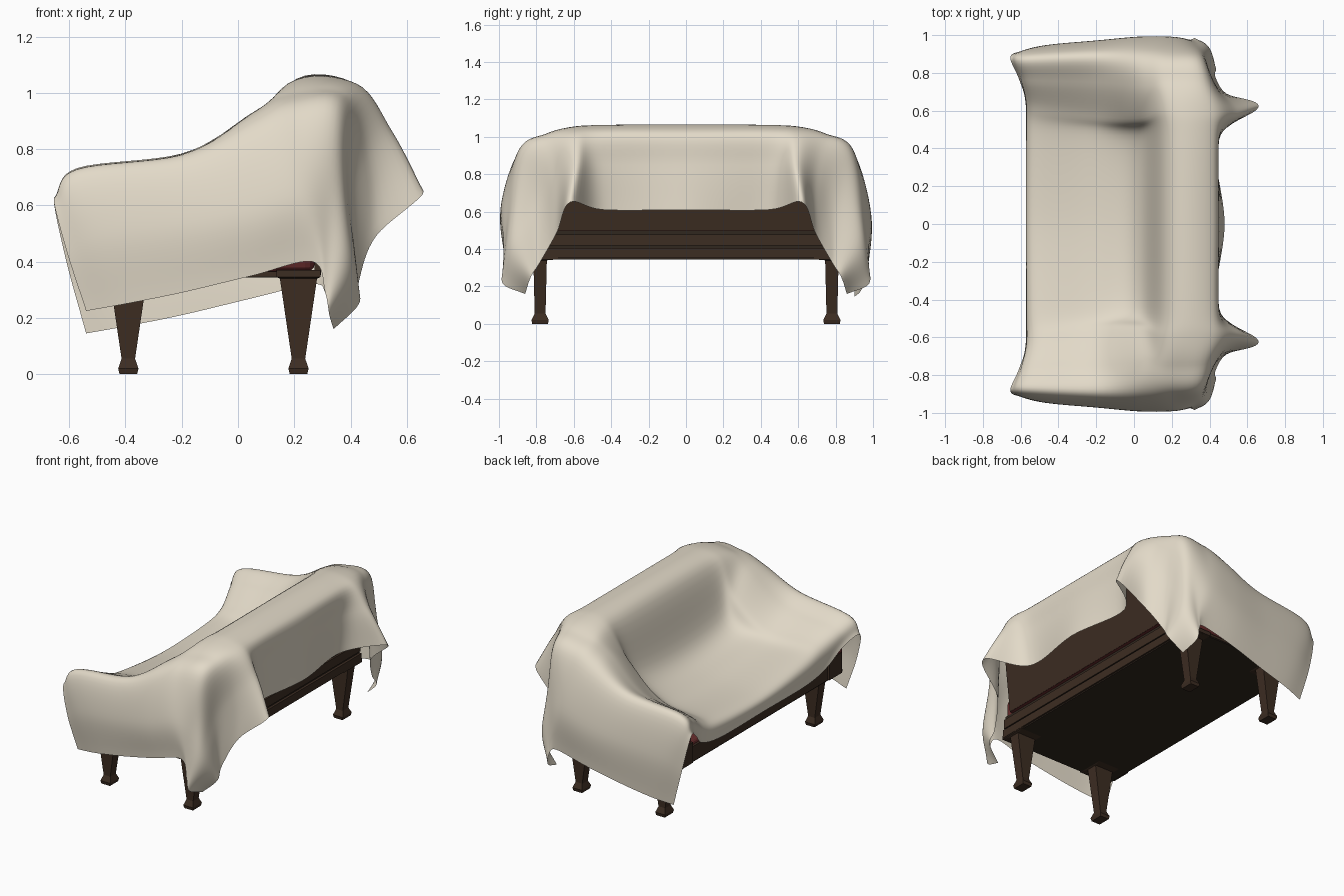
import bpy, bmesh, math
from mathutils import Vector

if "Cube" in bpy.data.objects:
    bpy.data.objects.remove(bpy.data.objects["Cube"])


def material(name, rgb):
    m = bpy.data.materials.new(name)
    m.diffuse_color = (*rgb, 1)
    m.use_nodes = True
    m.node_tree.nodes["Principled BSDF"].inputs["Base Color"].default_value = m.diffuse_color
    return m


CLOTH = material("cream cloth", (0.765, 0.70, 0.58))
WOOD = material("dark wood", (0.046, 0.026, 0.016))
RED = material("red upholstery", (0.14, 0.026, 0.026))
DARK = material("dark underside", (0.030, 0.020, 0.013))


def finish(bm, name, mat, bevel=0.0, smooth=False):
    bmesh.ops.recalc_face_normals(bm, faces=bm.faces)
    me = bpy.data.meshes.new(name)
    bm.to_mesh(me)
    bm.free()
    ob = bpy.data.objects.new(name, me)
    bpy.context.collection.objects.link(ob)
    me.materials.append(mat)
    if bevel:
        mod = ob.modifiers.new("bevel", 'BEVEL')
        mod.width, mod.segments = bevel, 3
    if smooth:
        for p in me.polygons:
            p.use_smooth = True
    return ob


def box(name, x, y, z, mat, bevel=0.0):
    bm = bmesh.new()
    bmesh.ops.create_cube(bm, size=1)
    for v in bm.verts:
        v.co = [lo + (c + 0.5) * (hi - lo) for c, (lo, hi) in zip(v.co, (x, y, z))]
    return finish(bm, name, mat, bevel)


def prism(name, profile, half_y, mat):
    # extrude an x-z profile along y
    bm = bmesh.new()
    ends = [[bm.verts.new((x, s * half_y, z)) for x, z in profile] for s in (-1, 1)]
    n = len(profile)
    for e in ends:
        bm.faces.new(e)
    for i in range(n):
        j = (i + 1) % n
        bm.faces.new((ends[0][i], ends[0][j], ends[1][j], ends[1][i]))
    return finish(bm, name, mat)


def leg(name, cx, cy):
    # stacked rectangles: z, half width x, half width y
    levels = [(0, .031, .042), (.02, .036, .046), (.055, .024, .029),
              (.34, .066, .036), (.345, .078, .095), (.370, .078, .095)]
    bm = bmesh.new()
    rings = [[bm.verts.new((cx + a * hx, cy + b * hy, z))
              for a, b in ((-1, -1), (1, -1), (1, 1), (-1, 1))] for z, hx, hy in levels]
    for r, s in zip(rings, rings[1:]):
        for i in range(4):
            j = (i + 1) % 4
            bm.faces.new((r[i], r[j], s[j], s[i]))
    bm.faces.new(rings[0])
    bm.faces.new(rings[-1])
    finish(bm, name, WOOD)


# --- sofa frame ---
box("underside", (-.53, .285), (-.865, .865), (.344, .353), DARK)
box("base_rail", (-.535, .28), (-.868, .868), (.35, .366), WOOD)
box("front_rail", (-.535, -.49), (-.84, .84), (.36, .45), WOOD)
box("back_rail", (.272, .295), (-.868, .868), (.352, .405), WOOD)
box("back_band", (.265, .279), (-.868, .868), (.405, .425), DARK)
box("back_middle_rail", (.268, .288), (-.868, .868), (.418, .478), WOOD)
box("back_groove", (.255, .276), (-.868, .868), (.478, .503), DARK)
box("back_red_strip", (.277, .297), (-.80, .80), (.5005, .5025), RED)
prism("back_panel", [(.25, .502), (.298, .502), (.34, .90), (.31, .90)], .80, WOOD)

# --- upholstery ---
box("seat", (-.52, .22), (-.70, .70), (.365, .475), RED, .02)
prism("back_cushion", [(.12, .45), (.20, .97), (.33, .96), (.26, .50)], .68, RED)
for s, side in ((-1, "right"), (1, "left")):
    box(side + "_arm", (-.545, .274), sorted((s * .70, s * .872)), (.362, .62), RED, .035)
    box(side + "_arm_post", (-.55, -.52), sorted((s * .71, s * .84)), (.355, .49), WOOD)
    leg(side + "_front_leg", -.39, s * .78)
    leg(side + "_back_leg", .215, s * .78)

# --- draped cloth: rows run front hem -> seat -> back top -> back hem ---
centre = [(-.572, .43), (-.535, .525), (-.22, .55), (.03, .64),
          (.18, 1.03), (.42, 1.03), (.455, .85), (.48, .61)]
rows = [
    # foot of the arm and tip of the back fold
    [(-.575, .65, .47), (-.53, .61, .57), (-.2, .57, .61), (.03, .56, .82),
     (.175, .61, 1.03), (.42, .60, 1.03), (.55, .59, .86), (.66, .62, .65)],
    # inner top of the arm
    [(-.61, .77, .57), (-.55, .76, .68), (-.2, .75, .735), (.05, .73, .925),
     (.18, .75, 1.0), (.39, .74, .995), (.46, .70, .76), (.49, .69, .49)],
    # outer top of the arm and tip of the front fold
    [(-.655, .88, .62), (-.57, .89, .72), (-.2, .905, .77), (.04, .905, .87),
     (.19, .895, .92), (.36, .88, .91), (.40, .80, .64), (.43, .78, .33)],
    # middle of the hanging side
    [(-.61, .91, .42), (-.48, .945, .48), (-.2, .97, .52), (.04, .99, .57),
     (.22, .985, .62), (.33, .95, .60), (.40, .93, .42), (.43, .83, .25)],
    # side hem
    [(-.54, .90, .185), (-.40, .93, .21), (-.2, .95, .25), (.05, .97, .31),
     (.265, .97, .36), (.31, .98, .29), (.325, .975, .21), (.34, .86, .16)],
]


def half(sign):
    inner = [Vector((x, sign * .44, z)) for x, z in centre]
    inner[-1].x, inner[-2].x, inner[3].z = .44, .448, .68
    out = [inner]
    for k, row in enumerate(rows):
        pts = [Vector((x, sign * y, z)) for x, y, z in row]
        drop = .04 * max(0, k - 2) / 2      # cloth hangs lower on the left
        for p in pts[:5]:
            p.z -= sign * drop
        out.append(pts)
    # the sheet slopes gently from the right arm into the seat
    lift = .015 if sign > 0 else .045
    for pts in out[:2]:
        for p in pts[1:3]:
            p.z += lift
    return out


def spline(pts, steps):
    # smooth curve through all points
    p = [pts[0] * 2 - pts[1]] + pts + [pts[-1] * 2 - pts[-2]]
    out = []
    for i in range(1, len(p) - 2):
        a, b, c, d = p[i - 1:i + 3]
        for k in range(steps):
            t = k / steps
            out.append(.5 * (2 * b + (c - a) * t + (2 * a - 5 * b + 4 * c - d) * t * t
                             + (3 * b - a - 3 * c + d) * t ** 3))
    out.append(pts[-1].copy())
    return out


net = half(-1)[::-1] + [[Vector((x, 0, z)) for x, z in centre]] + half(1)
fine = [spline(r, 8) for r in net]
columns = [spline([r[j] for r in fine], 8) for j in range(len(fine[0]))]
bm = bmesh.new()
grid = [[bm.verts.new(p) for p in col] for col in columns]
for a, b in zip(grid, grid[1:]):
    for i in range(len(a) - 1):
        bm.faces.new((a[i], b[i], b[i + 1], a[i + 1]))
cloth = finish(bm, "draped_cloth", CLOTH, smooth=True)
# open sheet: make the outside face up
if cloth.data.polygons[len(cloth.data.polygons) // 2].normal.z < 0:
    cloth.data.flip_normals()
